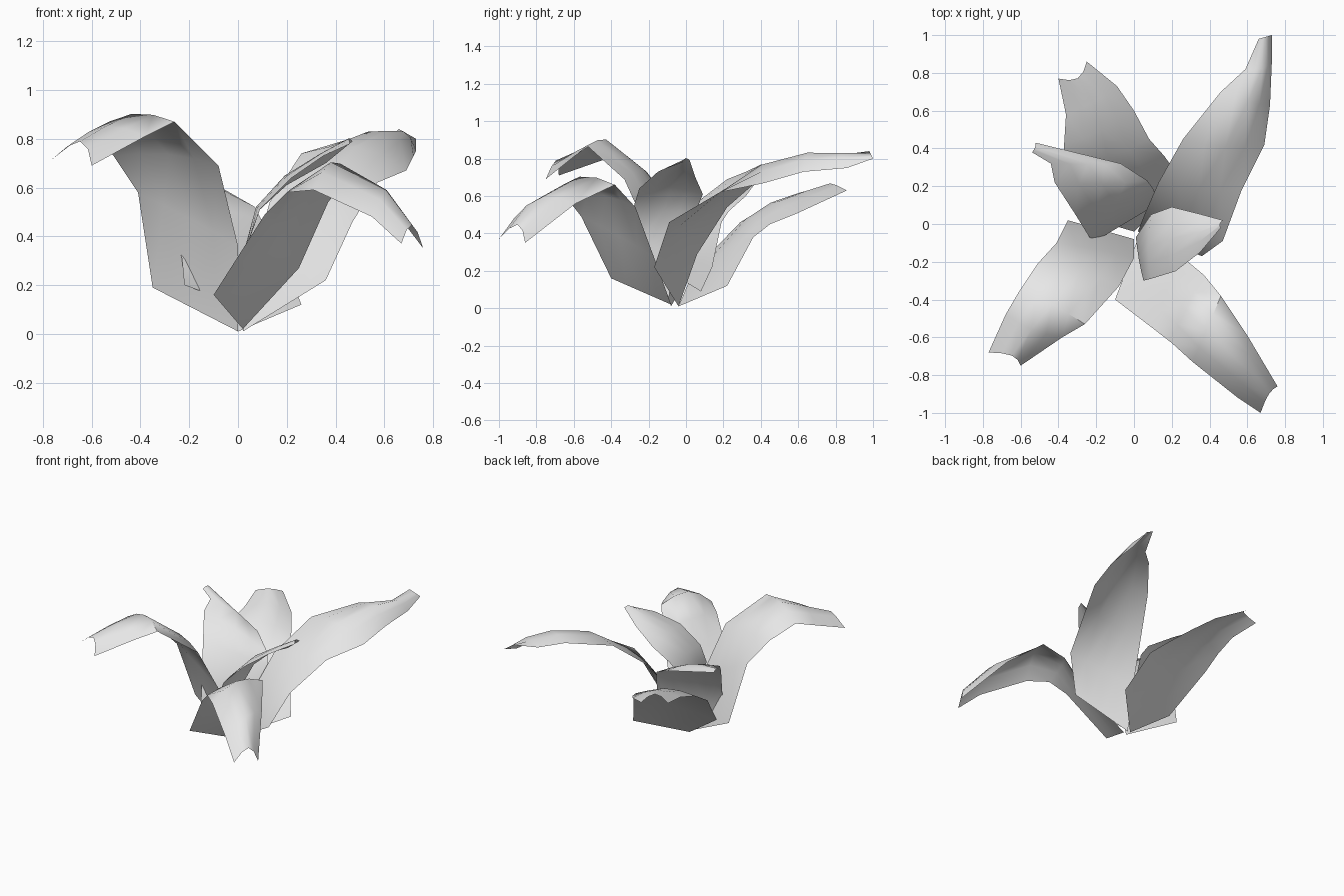
import bpy
import bmesh
import math
from mathutils import Vector

default_cube = bpy.data.objects.get("Cube")
if default_cube:
    bpy.data.objects.remove(default_cube, do_unlink=True)

# One flat colour for the whole plant
leaf_material = bpy.data.materials.new("leaf grey")
leaf_material.use_nodes = True
leaf_colour = (0.8, 0.8, 0.8, 1)
leaf_material.diffuse_color = leaf_colour
leaf_material.node_tree.nodes["Principled BSDF"].inputs["Base Color"].default_value = leaf_colour

ACROSS = 4          # segments across each leaf blade
CENTIMETRE = 0.01   # guide points are given in hundredths of a unit


def guide(*points):
    """Turn a short list of guide points into vectors."""
    return [Vector(point) * CENTIMETRE for point in points]


def make_leaf(name, edge_a, edge_b, ridge, tip_ridge, notch):
    """Loft a blade between two edge guides, raising a ridge along its middle."""
    mesh_builder = bmesh.new()
    rows = []
    last = len(edge_a) - 1
    centres = [(a + b) / 2 for a, b in zip(edge_a, edge_b)]
    for station, (a, b) in enumerate(zip(edge_a, edge_b)):
        forward = centres[min(station + 1, last)] - centres[max(station - 1, 0)]
        forward.normalize()
        upward = (b - a).cross(forward).normalized()
        if upward.z < 0:
            upward.negate()
        at_tip = station == last
        # The base is flat and the ridge is full from the middle onward
        lift = tip_ridge if at_tip else ridge * min(1, 2 * station / last) ** 2
        row = []
        for column in range(ACROSS + 1):
            across = column / ACROSS
            bulge = math.sin(math.pi * across)
            position = a.lerp(b, across) + upward * lift * bulge
            # The torn tip is pulled back in the middle
            if at_tip:
                position -= forward * notch * bulge
            row.append(mesh_builder.verts.new(position))
        rows.append(row)
    for lower, upper in zip(rows, rows[1:]):
        for column in range(ACROSS):
            mesh_builder.faces.new((lower[column], lower[column + 1],
                                    upper[column + 1], upper[column]))
    bmesh.ops.recalc_face_normals(mesh_builder, faces=mesh_builder.faces)
    mesh = bpy.data.meshes.new(name)
    mesh_builder.to_mesh(mesh)
    mesh_builder.free()
    mesh.materials.append(leaf_material)
    leaf = bpy.data.objects.new(name, mesh)
    bpy.context.collection.objects.link(leaf)

    bpy.ops.object.select_all(action="DESELECT")
    leaf.select_set(True)
    bpy.context.view_layer.objects.active = leaf
    bpy.ops.object.shade_smooth_by_angle(angle=math.radians(60))


# Four long outer leaves that arch away from the crown
make_leaf(
    "front_right_leaf",
    guide((-35, 2, 19), (-41, -10, 58), (-51, -21, 73),
          (-61, -36, 82), (-68, -48, 78), (-77, -68, 71)),
    guide((0, -8, 1), (0, -18, 36), (-8, -33, 69),
          (-26, -53, 87), (-38, -60, 81), (-60, -75, 69)),
    ridge=0.06, tip_ridge=0.07, notch=0.07)

make_leaf(
    "front_left_leaf",
    guide((-10, -40, 16), (11, -56, 49), (20, -63, 58),
          (31, -73, 59), (55, -92, 48), (67, -100, 37)),
    guide((2, -8, 2), (25, -17, 27), (37, -27, 54),
          (46, -38, 66), (60, -59, 56), (76, -86, 35)),
    ridge=0.08, tip_ridge=0.06, notch=0.07)

make_leaf(
    "back_left_leaf",
    guide((36, -17, 22), (47, -9, 46), (57, 18, 62), (69, 42, 67),
          (72, 63, 73), (73, 86, 75), (73, 100, 80)),
    guide((2, -4, 1), (6, 6, 29), (13, 22, 54), (26, 45, 74),
          (46, 70, 80), (59, 82, 78), (66, 98, 84)),
    ridge=0.07, tip_ridge=0.0, notch=0.0)

make_leaf(
    "back_right_leaf",
    guide((26, 22, 12), (16, 36, 38), (8, 45, 45),
          (0, 60, 51), (-9, 73, 57), (-25, 86, 63)),
    guide((0, -4, 1), (-27, 4, 20), (-37, 29, 46),
          (-37, 42, 54), (-36, 58, 59), (-40, 77, 63)),
    ridge=0.05, tip_ridge=0.05, notch=0.04)

# Two shorter inner leaves that stand more upright
make_leaf(
    "inner_right_leaf",
    guide((-22, -10, 20), (-23, -8, 31), (-31, 5, 56),
          (-42, 22, 69), (-44, 32, 73), (-54, 38, 75)),
    guide((8, 8, 9), (12, 14, 22), (10, 19, 46),
          (7, 23, 52), (-7, 32, 60), (-52, 43, 75)),
    ridge=0.03, tip_ridge=0.02, notch=0.0)

make_leaf(
    "inner_left_leaf",
    guide((5, -28, 23), (5, -30, 40), (9, -29, 51),
          (22, -25, 64), (35, -15, 73), (46, -2, 78)),
    guide((3, -9, 6), (1, -7, 28), (9, 5, 51),
          (20, 9, 61), (36, 5, 70), (47, 2, 79)),
    ridge=0.03, tip_ridge=0.02, notch=0.0)
